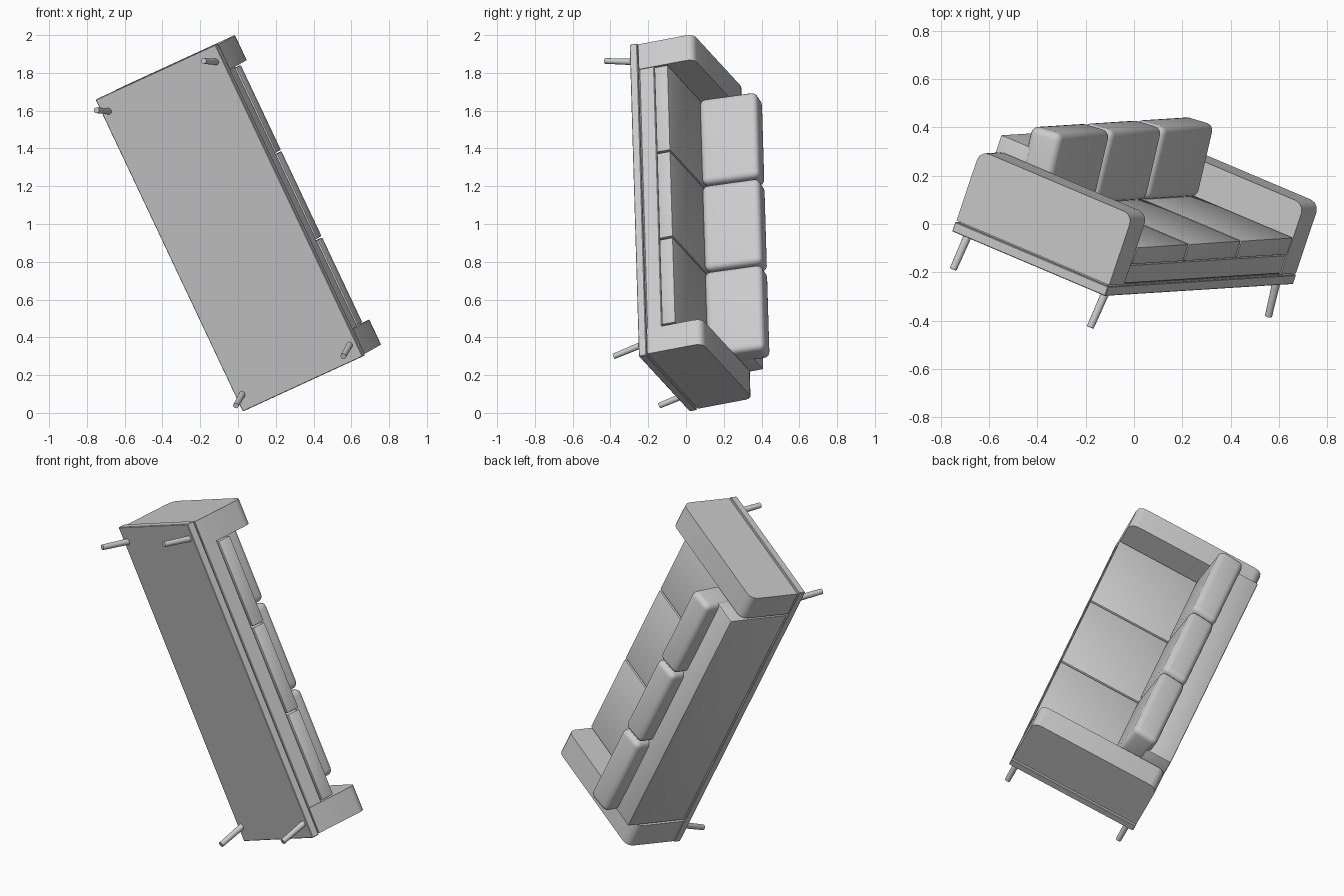
import bpy, bmesh, math
from mathutils import Matrix, Vector

if "Cube" in bpy.data.objects:
    bpy.data.objects.remove(bpy.data.objects["Cube"])

# Material
grey = bpy.data.materials.new("soft grey")
grey.use_nodes = True
colour = (0.6, 0.6, 0.6, 1)
grey.diffuse_color = colour
grey.node_tree.nodes["Principled BSDF"].inputs["Base Color"].default_value = colour

# Tilted pose of the whole sofa: length, back and up directions
length = Vector((0.427, 0.027, -0.904)).normalized()
back = Vector((-0.845, 0.36, -0.40))
back = (back - length * back.dot(length)).normalized()
up = length.cross(back)
POSE = Matrix.Translation((-0.0475, -0.14, 0.978)) @ Matrix((length, back, up)).transposed().to_4x4()


def finish(name, bm, local=Matrix()):
    bm.transform(POSE @ local)
    mesh = bpy.data.meshes.new(name)
    bm.to_mesh(mesh)
    bm.free()
    mesh.materials.append(grey)
    obj = bpy.data.objects.new(name, mesh)
    bpy.context.collection.objects.link(obj)
    bpy.ops.object.select_all(action='DESELECT')
    obj.select_set(True)
    bpy.context.view_layer.objects.active = obj
    bpy.ops.object.shade_smooth_by_angle(angle=math.radians(35))
    return obj


def box(name, lo, hi, bevel=0, segments=3, pick=None, local=Matrix()):
    """Box between two corners; pick chooses which edges get rounded."""
    lo, hi = Vector(lo), Vector(hi)
    bm = bmesh.new()
    bmesh.ops.create_cube(bm, size=1)
    bm.transform(Matrix.Translation((lo + hi) / 2) @ Matrix.Diagonal((hi - lo).to_4d()))
    if bevel:
        edges = [e for e in bm.edges if pick is None or pick(e)]
        bmesh.ops.bevel(bm, geom=edges, offset=bevel, segments=segments,
                        profile=0.5, affect='EDGES', clamp_overlap=True)
    return finish(name, bm, local)


def top_cross_edge(e):
    # top edges running along the length
    a, b = e.verts
    return min(a.co.z, b.co.z) > 0.3 and abs(a.co.y - b.co.y) < 0.001


# Base slab, shadow gap and seat rail
box("base_slab", (-0.913, -0.374, 0), (0.913, 0.374, 0.042), 0.003, 1)
box("base_gap", (-0.895, -0.36, 0.04), (0.895, 0.36, 0.055))
box("seat_rail", (-0.765, -0.368, 0.048), (0.765, 0.3, 0.133), 0.004, 1)

# Backrest panel
box("back_panel", (-0.75, 0.209, 0.048), (0.75, 0.374, 0.425), 0.008, 2)

# Arms and legs, mirrored left and right
for side, label in ((1, "left"), (-1, "right")):
    xs = sorted((side * 0.76, side * 0.906))
    box(label + "_arm", (xs[0], -0.373, 0.048), (xs[1], 0.373, 0.36),
        0.042, 3, top_cross_edge)
    for end, row in ((-1, "front"), (1, "back")):
        top = Vector((side * 0.827, end * 0.335, 0.01))
        tip = Vector((side * 0.865, end * 0.335, -0.155))
        axis = tip - top
        bm = bmesh.new()
        bmesh.ops.create_cone(bm, cap_ends=True, segments=20, radius1=0.017,
                              radius2=0.015, depth=axis.length)
        turn = axis.to_track_quat('Z', 'Y').to_matrix().to_4x4()
        finish(f"{row}_{label}_leg", bm, Matrix.Translation((top + tip) / 2) @ turn)

# Seat cushions and leaning back cushions
pitch = 0.505
for i, label in enumerate(("right", "middle", "left")):
    x = (i - 1) * pitch
    half = pitch / 2 - 0.004
    box(label + "_seat_cushion", (x - half, -0.376, 0.136), (x + half, 0.215, 0.212), 0.006, 2)
    lean = Matrix.Translation((x, 0.083, 0.212)) @ Matrix.Rotation(math.radians(-6), 4, 'X')
    box(label + "_back_cushion", (-half, 0, 0), (half, 0.145, 0.315), 0.032, 4, None, lean)
